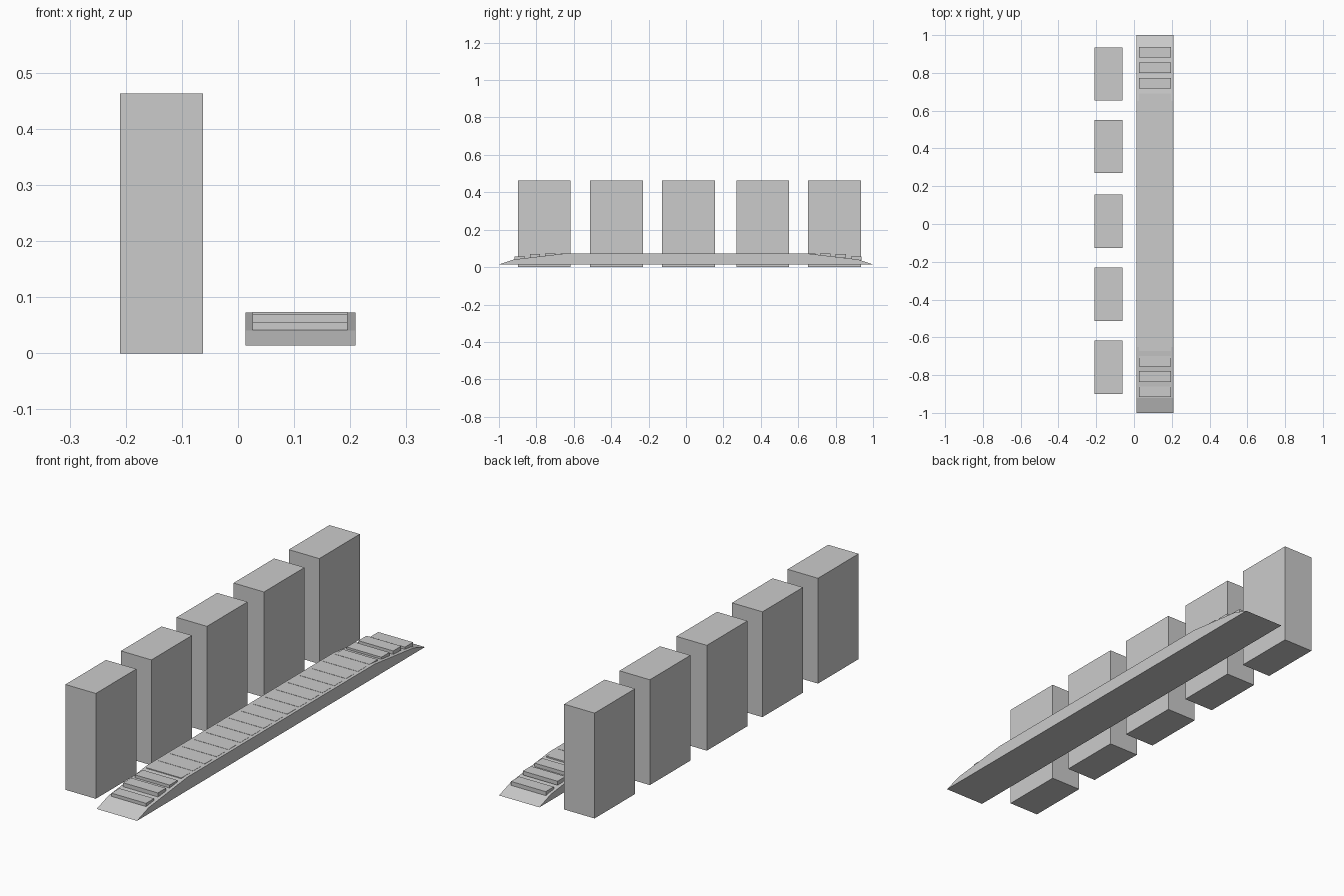
import bpy, bmesh

if "Cube" in bpy.data.objects:
    bpy.data.objects.remove(bpy.data.objects["Cube"])


def box(name, x, y, z):
    """Axis-aligned box from (min, max) pairs."""
    bpy.ops.mesh.primitive_cube_add(size=1, location=[sum(r) / 2 for r in (x, y, z)])
    ob = bpy.context.object
    ob.name = name
    ob.scale = [r[1] - r[0] for r in (x, y, z)]
    bpy.ops.object.transform_apply(location=False, rotation=False, scale=True)
    return ob


def extrude_profile(name, points, x0, x1):
    """Prism along x from a closed (y, z) profile."""
    bm = bmesh.new()
    face = bm.faces.new([bm.verts.new((x0, y, z)) for y, z in points])
    geo = bmesh.ops.extrude_face_region(bm, geom=[face])["geom"]
    verts = [g for g in geo if isinstance(g, bmesh.types.BMVert)]
    bmesh.ops.translate(bm, verts=verts, vec=(x1 - x0, 0, 0))
    bmesh.ops.recalc_face_normals(bm, faces=bm.faces)
    mesh = bpy.data.meshes.new(name)
    bm.to_mesh(mesh)
    bm.free()
    ob = bpy.data.objects.new(name, mesh)
    bpy.context.collection.objects.link(ob)
    return ob


# Row of upright blocks
for i, y in enumerate((-0.758, -0.372, 0.014, 0.410, 0.794)):
    box(f"upright_block_{i + 1}", (-0.210, -0.062), (y - 0.141, y + 0.141), (0, 0.463))

# Long base with tapering ends
half = [(1.0, 0.014), (0.92, 0.041), (0.65, 0.0725)]
profile = half + [(-y, z) for y, z in reversed(half)]
extrude_profile("ramp_base", profile, 0.013, 0.209)

# Slats across the base, stepping down at both ends
COUNT = 23
for i in range(COUNT):
    y = -0.889 + i * (0.909 + 0.889) / (COUNT - 1)
    end = min(i, COUNT - 1 - i)
    top = (0.0555, 0.070)[end] if end < 2 else 0.0735
    box(f"slat_{i + 1}", (0.026, 0.195), (y - 0.028, y + 0.028), (top - 0.0175, top))
